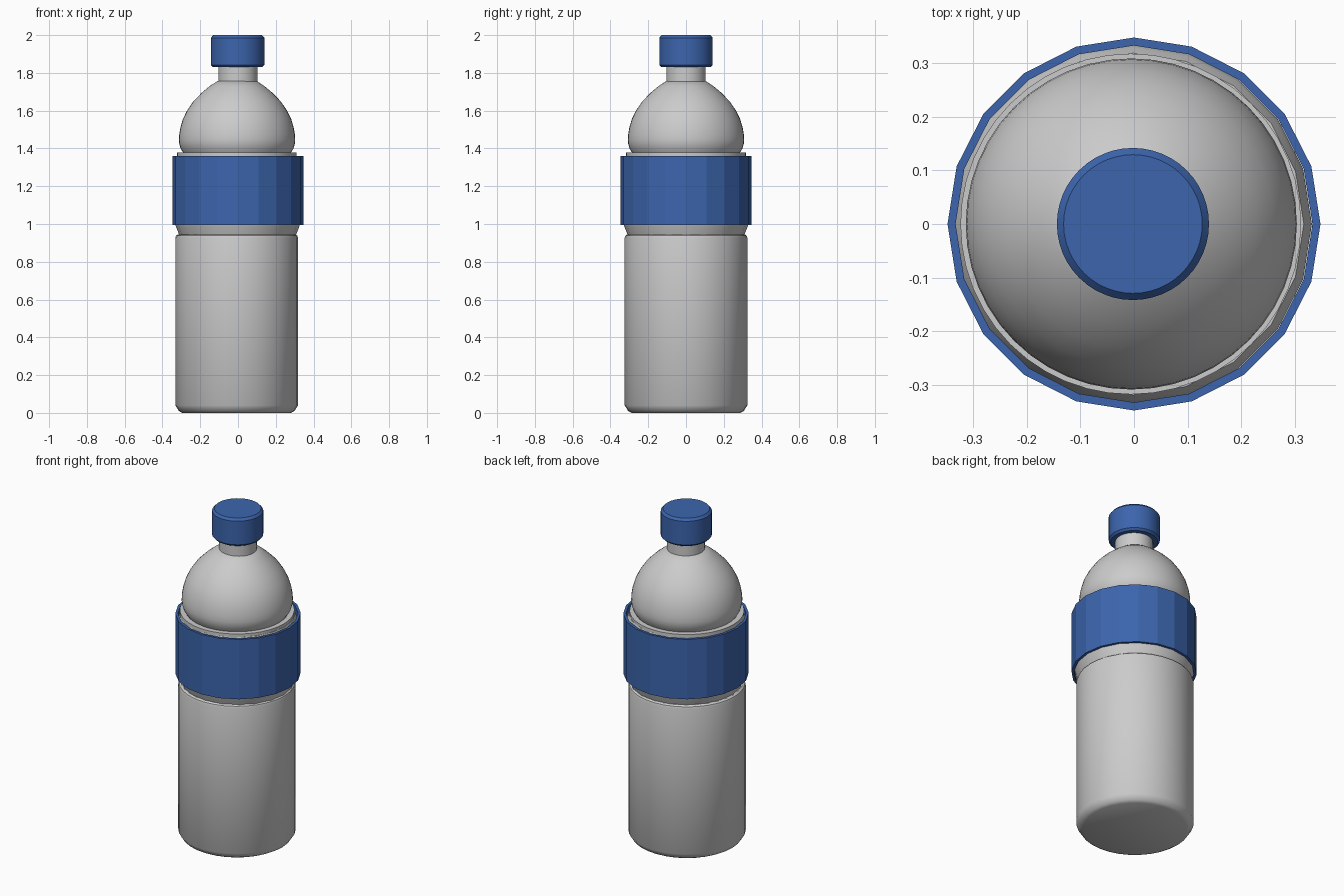
import bpy, bmesh, math

if "Cube" in bpy.data.objects:
    bpy.data.objects.remove(bpy.data.objects["Cube"])

blue = bpy.data.materials.new("blue_plastic")
blue.diffuse_color = (0.045, 0.13, 0.42, 1)
blue.use_nodes = True
blue.node_tree.nodes["Principled BSDF"].inputs["Base Color"].default_value = blue.diffuse_color


def lathe(name, profile, sides, cx=0.0, closed=False, mat=None, smooth=35):
    """Revolve (radius, z) points about z; cap the ends, or join them if closed."""
    bm = bmesh.new()
    rings = []
    for r, z in profile:
        rings.append([bm.verts.new((cx + r * math.cos(2 * math.pi * i / sides),
                                    r * math.sin(2 * math.pi * i / sides), z))
                      for i in range(sides)])
    pairs = list(zip(rings, rings[1:]))
    if closed:
        pairs.append((rings[-1], rings[0]))
    else:
        bm.faces.new(rings[0][::-1])
        bm.faces.new(rings[-1])
    for a, b in pairs:
        for i in range(sides):
            j = (i + 1) % sides
            bm.faces.new((a[i], a[j], b[j], b[i]))
    bmesh.ops.recalc_face_normals(bm, faces=bm.faces)
    mesh = bpy.data.meshes.new(name)
    bm.to_mesh(mesh)
    bm.free()
    ob = bpy.data.objects.new(name, mesh)
    bpy.context.collection.objects.link(ob)
    if mat:
        mesh.materials.append(mat)
    if smooth:
        bpy.ops.object.select_all(action='DESELECT')
        ob.select_set(True)
        bpy.context.view_layer.objects.active = ob
        bpy.ops.object.shade_smooth_by_angle(angle=math.radians(smooth))
    return ob


# Lower body with chamfered foot and rounded shoulder
lathe("lower_body", [(0.288, 0), (0.306, 0.01), (0.325, 0.04), (0.325, 0.925),
                     (0.321, 0.938), (0.311, 0.945)], 32, -0.007)

# Waist section behind the label, tapering into the grooves
lathe("waist", [(0.309, 0.94), (0.313, 0.952), (0.328, 0.99), (0.333, 1.01),
                (0.333, 1.32), (0.328, 1.335), (0.318, 1.36)], 20, -0.002)

# Thin lip under the dome
lathe("lip", [(0.317, 1.35), (0.317, 1.378)], 48, -0.006)

# Domed shoulder
lathe("dome", [(0.284, 1.375), (0.299, 1.40), (0.306, 1.425), (0.308, 1.445),
               (0.306, 1.475), (0.300, 1.51), (0.287, 1.555), (0.265, 1.60),
               (0.231, 1.65), (0.187, 1.695), (0.145, 1.73), (0.104, 1.757)],
      48, -0.005)

# Neck
lathe("neck", [(0.104, 1.74), (0.104, 1.845)], 48)

# Screw cap with bevelled rims
lathe("cap", [(0.130, 1.83), (0.1415, 1.842), (0.1415, 1.986), (0.129, 2.0)],
      48, -0.002, mat=blue)

# Faceted wrap-around label
lathe("label", [(0.347, 0.995), (0.347, 1.36), (0.332, 1.36), (0.332, 0.995)],
      20, closed=True, mat=blue, smooth=15)
